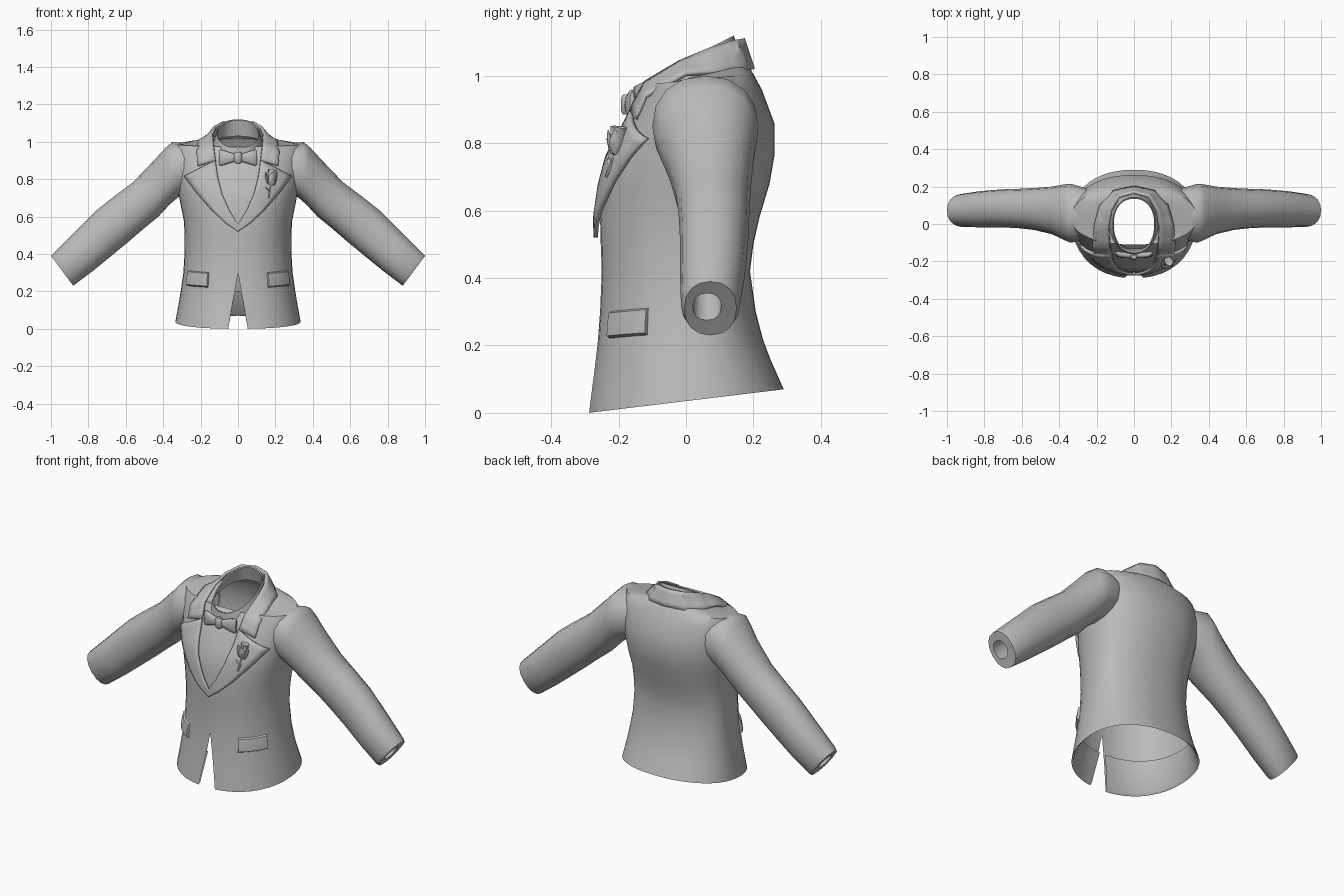
import bpy, bmesh, math
from mathutils import Vector

if "Cube" in bpy.data.objects:
    bpy.data.objects.remove(bpy.data.objects["Cube"])

cloth = bpy.data.materials.new("grey_cloth")
cloth.diffuse_color = (0.5, 0.5, 0.5, 1)
cloth.use_nodes = True
cloth.node_tree.nodes["Principled BSDF"].inputs["Base Color"].default_value = cloth.diffuse_color
N_EXP = 2.2   # squareness of the body cross-section
YC = 0.03     # depth of the widest line of the body


def finish(name, bm, angle=40):
    bmesh.ops.remove_doubles(bm, verts=bm.verts, dist=0.0005)
    bmesh.ops.recalc_face_normals(bm, faces=bm.faces)
    me = bpy.data.meshes.new(name)
    bm.to_mesh(me)
    bm.free()
    me.materials.append(cloth)
    ob = bpy.data.objects.new(name, me)
    bpy.context.collection.objects.link(ob)
    bpy.ops.object.select_all(action='DESELECT')
    ob.select_set(True)
    bpy.context.view_layer.objects.active = ob
    bpy.ops.object.shade_smooth_by_angle(angle=math.radians(angle))
    return ob


def loft(name, rows, closed=True, caps=False, mirror=False, angle=40):
    """Skin rows of points; optionally add the copy mirrored in x."""
    bm = bmesh.new()
    for s in ((1, -1) if mirror else (1,)):
        vs = [[bm.verts.new((p[0] * s, p[1], p[2])) for p in r] for r in rows]
        n = len(rows[0])
        for a, b in zip(vs, vs[1:]):
            for i in range(n if closed else n - 1):
                j = (i + 1) % n
                bm.faces.new((a[i], a[j], b[j], b[i]))
        if caps:
            bm.faces.new(vs[0])
            bm.faces.new(vs[-1])
    return finish(name, bm, angle)


def spow(v, e):
    return math.copysign(abs(v) ** e, v)


def ring(zf, zb, hw, yf, yb, gap=0.0, n=40, yc=YC):
    """Body section from the front centre round the back; gap opens the front."""
    g = math.asin((gap / hw) ** (N_EXP / 2))
    pts = []
    for i in range(n + 1):
        t = g + (2 * math.pi - 2 * g) * i / n
        c = spow(math.cos(t), 2 / N_EXP)
        y = yc - c * ((yc - yf) if c > 0 else (yb - yc))
        pts.append((hw * spow(math.sin(t), 2 / N_EXP), y,
                    zf + (zb - zf) * (y - yf) / (yb - yf)))
    return pts


# body sections: front z, back z, half width, front y, back y, half front slit
BODY = [(0.0, .07, .335, -.29, .29, .052), (.13, .16, .315, -.272, .25, .03),
        (.21, .22, .304, -.262, .228, .015), (.30, .30, .292, -.255, .207, 0),
        (.42, .42, .285, -.25, .19, 0), (.50, .50, .285, -.253, .20, 0),
        (.58, .58, .29, -.255, .218, 0), (.68, .68, .31, -.245, .248, 0),
        (.76, .76, .325, -.228, .262, 0), (.85, .86, .34, -.18, .262, 0),
        (.93, .96, .345, -.14, .225, 0), (.975, 1.005, .335, -.11, .20, 0),
        (.965, 1.03, .22, -.12, .185, 0), (.95, 1.04, .135, -.135, .16, 0)]
# lining folded up inside the hem, then the outer shell
LINING = [(.19, .20, .292, -.250, .222, .018), (.012, .08, .322, -.278, .278, .05)]
loft("jacket_body", [ring(*r) for r in LINING + BODY], closed=False, angle=50)


def section(z):
    for a, b in zip(BODY, BODY[1:]):
        if a[0] <= z <= b[0]:
            t = (z - a[0]) / (b[0] - a[0])
            return [a[k] + (b[k] - a[k]) * t for k in (2, 3, 4)]
    return BODY[10][2:5]


def front(x, z):
    hw, yf, _ = section(z)
    return YC - (YC - yf) * (1 - min(abs(x) / hw, 1) ** N_EXP) ** (1 / N_EXP)


# sleeves: top edge x z, bottom edge x z, y range; the last rows turn into the cuff
SLEEVE = [(.25, .985, .25, .74, -.08, .19), (.35, 1.0, .325, .70, -.10, .215),
          (.385, .97, .365, .665, -.085, .212), (.45, .90, .425, .60, -.055, .2),
          (.56, .785, .505, .535, -.032, .192), (.66, .71, .58, .47, -.022, .188),
          (.755, .635, .665, .40, -.018, .185), (.88, .51, .775, .31, -.018, .175),
          (.985, .405, .868, .24, -.015, .16), (1.0, .39, .88, .23, -.005, .15),
          (.972, .355, .912, .275, .02, .105), (.88, .44, .82, .36, .02, .105)]
rows = []
for tx, tz, bx, bz, y0, y1 in SLEEVE:
    rows.append([])
    for i in range(16):
        a = 2 * math.pi * i / 16
        u, v = spow(math.cos(a), .9), spow(math.sin(a), .9)
        rows[-1].append(((tx + bx) / 2 + u * (tx - bx) / 2,
                         (y0 + y1) / 2 + v * (y1 - y0) / 2,
                         (tz + bz) / 2 + u * (tz - bz) / 2))
loft("sleeves", rows, mirror=True, angle=50)

# shirt collar: inner wall, top edge, folded outer wall
loft("shirt_collar", [ring(.94, 1.03, .13, -.135, .155, yc=0),
                      ring(.965, 1.115, .108, -.145, .135, yc=0),
                      ring(.968, 1.12, .113, -.155, .142, yc=0),
                      ring(.915, 1.04, .135, -.16, .165, yc=0)], closed=False)


def strip(name, pairs, on_body, steps=3, across=5):
    """Cloth band between inner and outer edge points, laid on the chest if asked."""
    rows = []
    for k, (a, b) in enumerate(zip(pairs, pairs[1:])):
        for s in range(steps + (k == len(pairs) - 2)):
            t = s / steps
            p, q = (Vector(a[i]).lerp(Vector(b[i]), t) for i in (0, 1))
            row = [p.lerp(q, j / (across - 1)) for j in range(across)]
            if on_body:
                for w in row:
                    w.y = front(w.x, w.z) - .014
            rows.append(row)
    ob = loft(name, rows, closed=False, mirror=True)
    m = ob.modifiers.new("thickness", 'SOLIDIFY')
    m.thickness, m.offset = .014, 0


# jacket collar around the neck, then the lapels below the notch
strip("jacket_collar", [((0, .168, 1.11), (0, .198, 1.02)),
                        ((.08, .145, 1.105), (.11, .175, 1.015)),
                        ((.122, .07, 1.08), (.18, .10, 1.01)),
                        ((.135, -.02, 1.04), (.21, 0, 1.005)),
                        ((.13, -.12, .98), (.22, -.12, .94)),
                        ((.12, -.162, .90), (.215, -.15, .872))], False)
strip("lapels", [((.12, 0, .90), (.285, 0, .815)), ((.108, 0, .81), (.222, 0, .73)),
                 ((.085, 0, .72), (.14, 0, .635)), ((.045, 0, .63), (.065, 0, .565)),
                 ((0, 0, .56), (0, 0, .52))], True, steps=4, across=7)

# pocket flaps wrapped round the waist
rows = []
for z, off in ((.308, 0), (.303, .01), (.27, .013), (.235, .012), (.228, 0)):
    row = []
    for i in range(11):
        f = i / 10
        a = math.radians(26 + 40 * f)
        zz = z - .008 + .012 * f
        hw, yf, _ = section(zz)
        o = off if 0 < i < 10 else 0
        f2 = min(max(i, 1), 9)
        a = math.radians(26 + 4 * f2 + (0.3 if i == 10 else -0.3 if i == 0 else 0))
        row.append(((hw + o) * math.sin(a) ** (2 / N_EXP),
                    YC - (YC - yf + o) * math.cos(a) ** (2 / N_EXP), zz))
    rows.append(row)
loft("pocket_flaps", rows, closed=False, mirror=True)

# bow tie wings and knot
rows = []
for x, hy, hz in ((.008, .010, .018), (.035, .015, .026), (.065, .017, .036),
                  (.092, .014, .045), (.102, .007, .038)):
    rows.append([(x, -.172 + hy * math.cos(math.tau * i / 12) + x * .12,
                  .915 + hz * spow(math.sin(math.tau * i / 12), .7)) for i in range(12)])
loft("bow_tie_wings", rows, caps=True, mirror=True)


def lathe(name, base, axis, profile, n=10, wave=0.0, flat=1.0):
    """Round form along an axis; wave makes petal lobes."""
    q = Vector(axis).to_track_quat('Z', 'Y')
    rows = [[Vector(base) + q @ Vector((r * (1 + wave * math.cos(3 * math.tau * i / n))
                                        * math.cos(math.tau * i / n),
                                        r * flat * math.sin(math.tau * i / n), h))
             for i in range(n)] for r, h in profile]
    loft(name, rows, caps=True)


lathe("bow_tie_knot", (0, -.176, .885), (0, 0, 1),
      [(.014, 0), (.021, .008), (.023, .03), (.021, .052), (.014, .06)], flat=.8)

# buttonhole flower: bud, outer petals, stem and leaf
lathe("flower_bud", (.175, -.207, .765), (.12, .1, 1),
      [(.008, 0), (.026, .014), (.032, .035), (.025, .06), (.028, .085), (.012, .08)],
      n=12, wave=.12, flat=.75)
for k, (dx, dy) in enumerate(((-.028, 0), (.03, 0), (.005, -.02))):
    lathe("outer_petal_%d" % (k + 1), (.177 + dx * .5, -.21 + dy * .5, .768),
          (dx * 8, dy * 8, 1),
          [(.006, 0), (.016, .02), (.018, .045), (.003, .072)], n=8, flat=.45)
lathe("flower_stem", (.165, -.238, .70), (.01, .03, .07),
      [(.004, 0), (.006, .03), (.006, .075)], n=6)
lathe("flower_leaf", (.172, -.226, .735), (-.6, 0, .5),
      [(.003, 0), (.011, .015), (.002, .038)], n=6, flat=.4)
